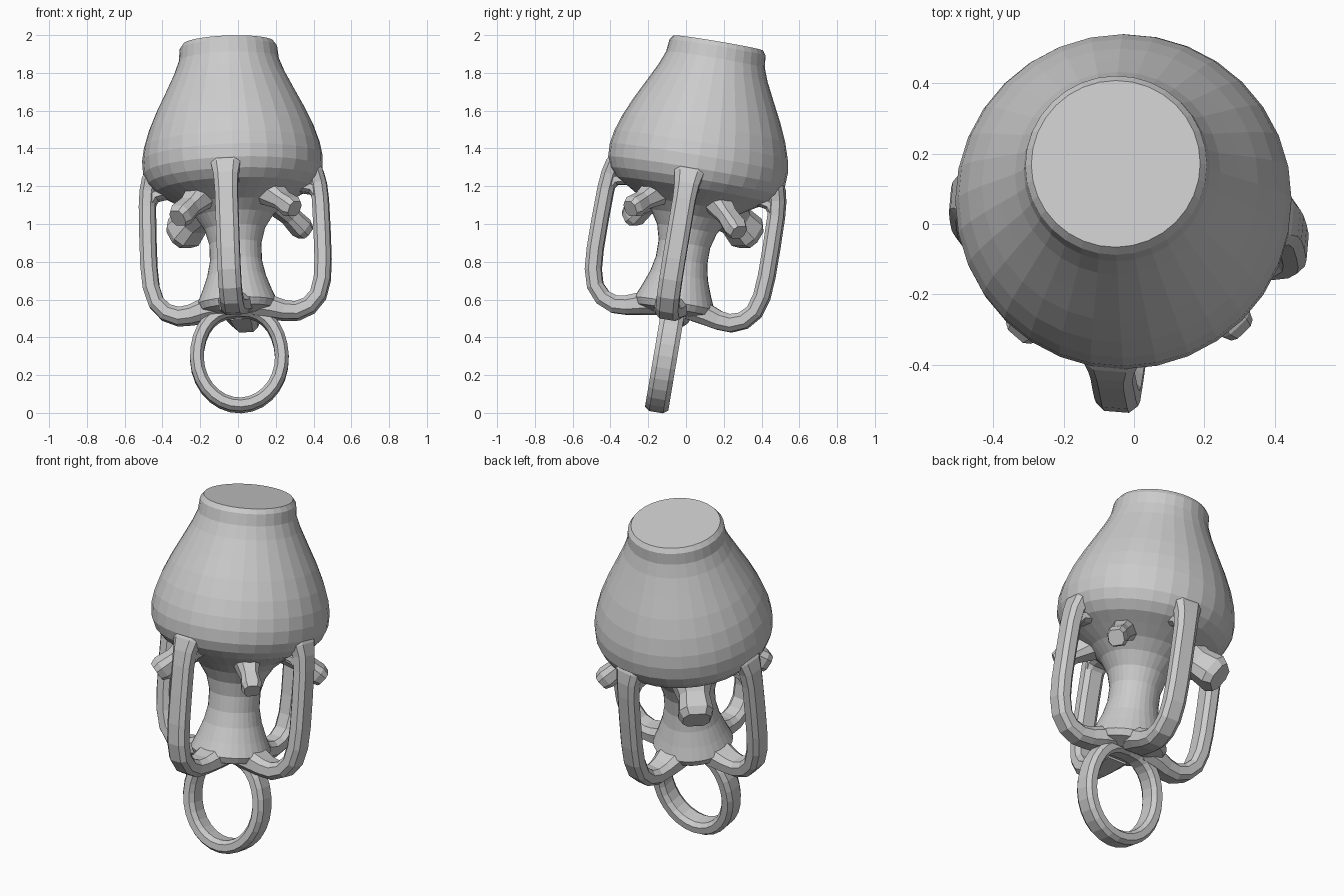
import bpy, bmesh, math
from mathutils import Vector, Matrix

if "Cube" in bpy.data.objects:
    bpy.data.objects.remove(bpy.data.objects["Cube"])

# Tilted frame shared by all parts: origin at the stem foot, z along the vessel axis
axis = Vector((-0.035, 0.166, 0.985)).normalized()
side = Vector((1, 0, 0))
back = axis.cross(side).normalized()
side = back.cross(axis)
FRAME = Matrix((side, back, axis)).transposed().to_4x4()
FRAME.translation = Vector((0, -0.075, 0.5))


def make(name, bm, matrix):
    bmesh.ops.transform(bm, matrix=matrix, verts=bm.verts)
    bmesh.ops.recalc_face_normals(bm, faces=bm.faces)
    me = bpy.data.meshes.new(name)
    bm.to_mesh(me)
    bm.free()
    ob = bpy.data.objects.new(name, me)
    bpy.context.collection.objects.link(ob)
    return ob


def skin(bm, rings, closed=False):
    """Bridge consecutive vertex loops; cap the ends when open."""
    loops = [[bm.verts.new(p) for p in ring] for ring in rings]
    n = len(loops[0])
    for i in range(len(loops) - (0 if closed else 1)):
        a, b = loops[i], loops[(i + 1) % len(loops)]
        for j in range(n):
            bm.faces.new((a[j], a[(j + 1) % n], b[(j + 1) % n], b[j]))
    if not closed:
        bm.faces.new(loops[0])
        bm.faces.new(loops[-1])


def sweep(name, path, sizes, side, matrix, closed=False):
    """Sweep a chamfered box section (width along side, thickness across)."""
    pts, side = [Vector(p) for p in path], Vector(side).normalized()
    section = [(1, .5), (.6, 1), (-.6, 1), (-1, .5),
               (-1, -.5), (-.6, -1), (.6, -1), (1, -.5)]
    rings, n = [], len(pts)
    for i, p in enumerate(pts):
        if closed:
            t = pts[(i + 1) % n] - pts[i - 1]
        else:
            t = pts[min(i + 1, n - 1)] - pts[max(i - 1, 0)]
        up = t.normalized().cross(side).normalized()
        w, h = sizes[i]
        rings.append([p + side * a * w / 2 + up * b * h / 2 for a, b in section])
    bm = bmesh.new()
    skin(bm, rings, closed)
    return make(name, bm, matrix)


# Vessel body: bowl, neck and waisted stem in one turned profile
profile = [(.12, .02), (.20, .045), (.215, .08), (.185, .15), (.155, .23),
           (.138, .31), (.138, .40), (.16, .48), (.205, .55), (.265, .605),
           (.34, .65), (.41, .69), (.452, .735), (.475, .79), (.478, .86),
           (.466, .93), (.437, 1.02), (.393, 1.12), (.342, 1.22), (.292, 1.32),
           (.265, 1.39), (.258, 1.455), (.24, 1.48)]
SEG = 32
bm = bmesh.new()
skin(bm, [[(r * math.cos(k * math.tau / SEG), r * math.sin(k * math.tau / SEG), t)
           for k in range(SEG)] for r, t in profile])
make("vessel_body", bm, FRAME)

# Four loop handles from the bowl rim round to the stem foot, with a gusset on top
handle = [(.41, .80), (.438, .755), (.452, .70), (.46, .62), (.463, .46), (.463, .30),
          (.455, .19), (.43, .105), (.38, .05), (.315, .025), (.25, .03),
          (.18, .05), (.09, .065)]
handle_size = [(.17, .09), (.155, .09), (.13, .088)] + [(.12, .086)] * 5 + \
              [(.12, .09), (.125, .095), (.14, .10), (.17, .115), (.18, .115)]
for name, deg in (("right", -5), ("back", 82), ("left", 175), ("front", 265)):
    spin = FRAME @ Matrix.Rotation(math.radians(deg), 4, 'Z')
    sweep(name + "_handle", [(r, 0, t) for r, t in handle], handle_size, (0, 1, 0), spin)
    sweep(name + "_gusset", [(.45, 0, .62), (.42, 0, .675), (.36, 0, .69)],
          [(.10, .04), (.12, .06), (.13, .06)], (0, 1, 0), spin)

# Hanging ring under the foot, with fuller shoulders where it joins
N = 28
ring = []
for k in range(N):
    c, s = math.cos(k * math.tau / N), math.sin(k * math.tau / N)
    x = math.copysign(abs(c) ** (.8 if s > 0 else 1), c)
    ring.append((.225 * x, 0, -.212 + .255 * s))
sweep("bottom_ring", ring, [(.125, .073)] * N, (0, 1, 0), FRAME, True)

# Stubby knobs between the handles, under the bowl
knobs = {"front_right": ((.17, -.16, 1.17), (.30, -.295, 1.08), .10),
         "front_left": ((-.19, -.15, 1.16), (-.32, -.30, 1.03), .11),
         "back_right": ((.19, .16, 1.13), (.36, .28, .955), .10),
         "back_left": ((-.17, .19, 1.10), (-.31, .345, .93), .17)}
for name, (a, b, d) in knobs.items():
    a, b = Vector(a), Vector(b)
    path = [a, a.lerp(b, .5), a.lerp(b, .85), b]
    level = (b - a).cross(Vector((0, 0, 1)))
    sweep(name + "_knob", path, [(d * s, d * s) for s in (1.4, .95, 1.08, .85)],
          level, Matrix())
